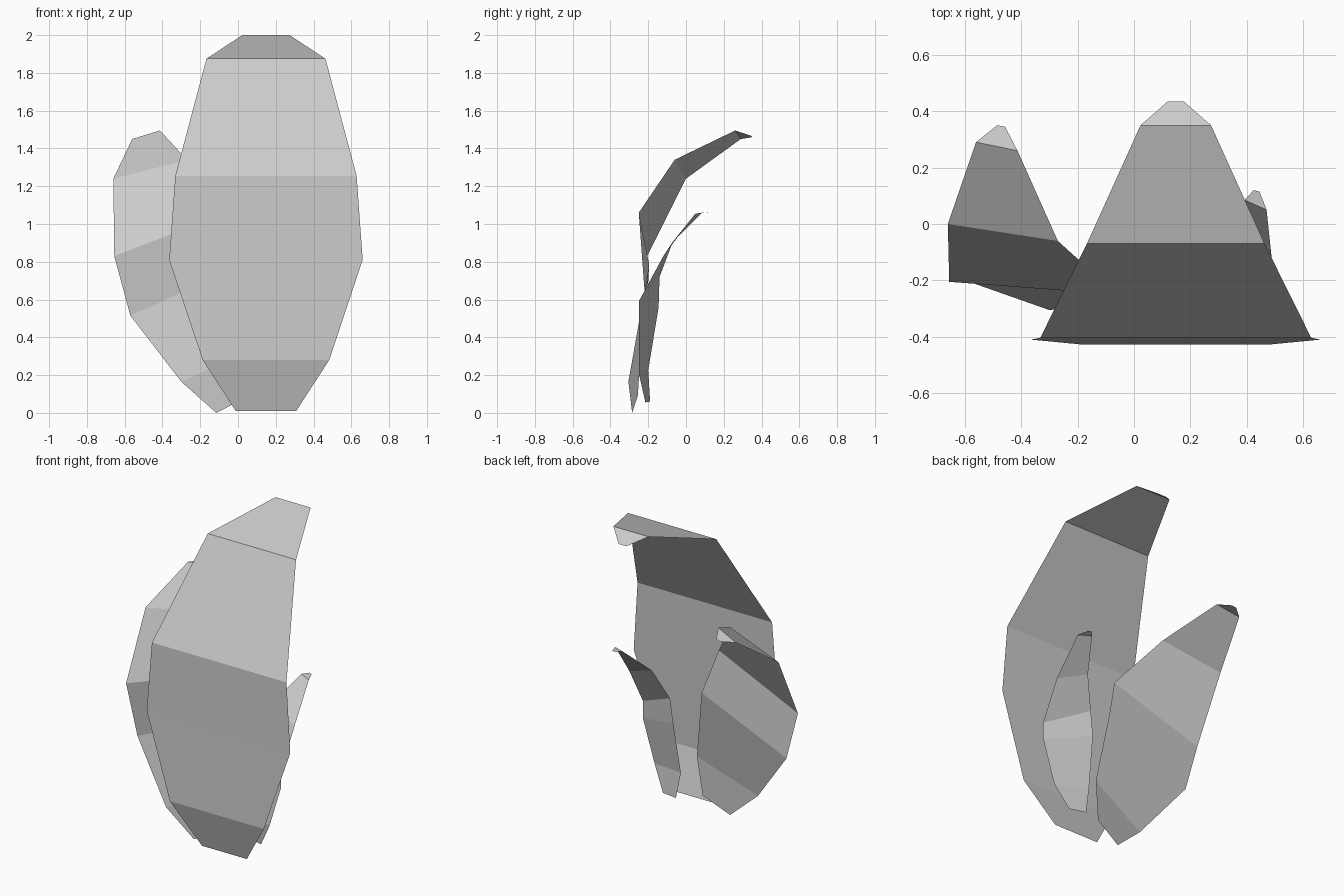
import bpy
import bmesh


def leaf(name, left, right):
    """Thin, single-sheet blade lofted between a left and a right edge path."""
    bm = bmesh.new()
    rows = [(bm.verts.new(a), bm.verts.new(b)) for a, b in zip(left, right)]
    for (a, b), (d, c) in zip(rows, rows[1:]):
        bm.faces.new((a, b, c, d))  # front faces -y
    mesh = bpy.data.meshes.new(name)
    bm.to_mesh(mesh)
    bm.free()
    obj = bpy.data.objects.new(name, mesh)
    bpy.context.collection.objects.link(obj)
    return obj


# Large leaf: symmetric about its own centre line (half width, y, z)
centre = 0.148
profile = [(0.16, -0.35, 0.01), (0.335, -0.427, 0.28), (0.512, -0.41, 0.81),
           (0.48, -0.403, 1.255), (0.315, -0.07, 1.875),
           (0.125, 0.35, 2.0), (0.028, 0.435, 1.945)]
leaf("large_leaf",
     [(centre - w, y, z) for w, y, z in profile],
     [(centre + w, y, z) for w, y, z in profile])

# Medium leaf: twisted, leaning out to the left
leaf("medium_leaf",
     [(-0.115, -0.285, 0.0), (-0.30, -0.305, 0.165), (-0.57, -0.21, 0.515),
      (-0.655, -0.205, 0.83), (-0.66, 0.0, 1.24), (-0.56, 0.29, 1.45),
      (-0.485, 0.35, 1.46)],
     [(0.06, -0.255, 0.09), (0.09, -0.24, 0.34), (0.025, -0.195, 0.785),
      (-0.06, -0.25, 1.06), (-0.27, -0.06, 1.34), (-0.413, 0.26, 1.495),
      (-0.457, 0.345, 1.467)])

# Small leaf: tucked behind the large one on the right
leaf("small_leaf",
     [(0.205, -0.19, 0.06), (0.177, -0.20, 0.225), (0.192, -0.145, 0.56),
      (0.212, -0.14, 0.72), (0.293, -0.07, 0.905), (0.392, 0.085, 1.06),
      (0.424, 0.12, 1.063)],
     [(0.315, -0.215, 0.055), (0.40, -0.25, 0.21), (0.483, -0.25, 0.48),
      (0.483, -0.25, 0.59), (0.488, -0.12, 0.83), (0.47, 0.05, 1.055),
      (0.445, 0.115, 1.062)])
